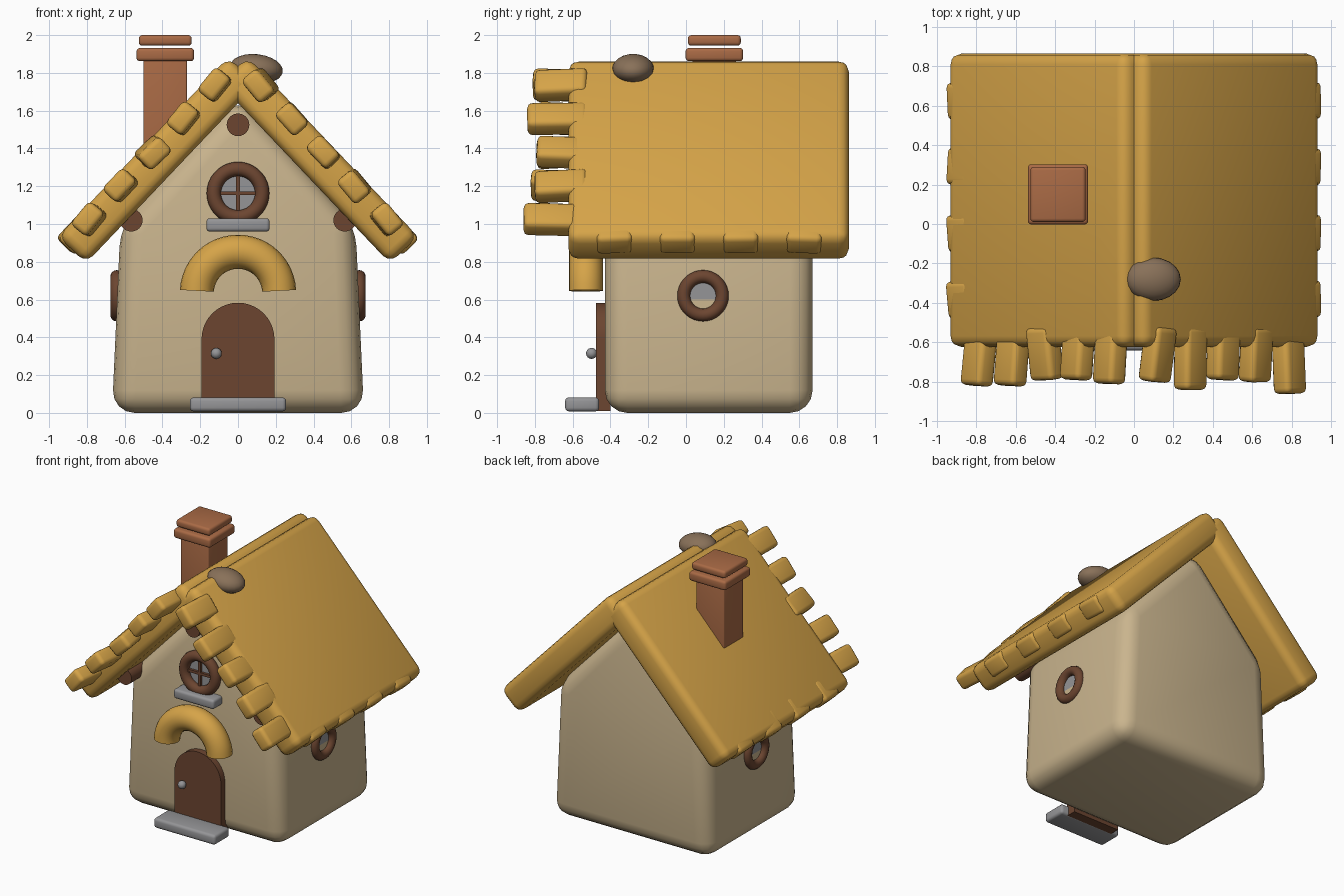
import bpy, bmesh, math, random
from mathutils import Matrix, Vector, Euler

if "Cube" in bpy.data.objects:
    bpy.data.objects.remove(bpy.data.objects["Cube"])

random.seed(4)
PI = math.pi


def material(name, rgb):
    m = bpy.data.materials.new(name)
    m.diffuse_color = (*rgb, 1)
    m.use_nodes = True
    m.node_tree.nodes["Principled BSDF"].inputs["Base Color"].default_value = m.diffuse_color
    return m


THATCH = material("thatch", (0.67, 0.37, 0.065))
PLASTER = material("plaster", (0.59, 0.46, 0.27))
WOOD = material("dark wood", (0.15, 0.06, 0.03))
BRICK = material("brick", (0.40, 0.145, 0.06))
STONE = material("grey stone", (0.30, 0.30, 0.31))
MOSS = material("brown clump", (0.25, 0.165, 0.10))


def finish(name, bm, mat, loc=(0, 0, 0), rot=(0, 0, 0)):
    bmesh.ops.recalc_face_normals(bm, faces=bm.faces)
    me = bpy.data.meshes.new(name)
    bm.to_mesh(me)
    bm.free()
    me.materials.append(mat)
    ob = bpy.data.objects.new(name, me)
    ob.location, ob.rotation_euler = loc, rot
    bpy.context.collection.objects.link(ob)
    bpy.ops.object.select_all(action='DESELECT')
    ob.select_set(True)
    bpy.context.view_layer.objects.active = ob
    bpy.ops.object.shade_smooth_by_angle(angle=math.radians(40))
    return ob


def box(name, mat, loc, size, bevel=0.0, rot=(0, 0, 0), seg=3):
    bm = bmesh.new()
    bmesh.ops.create_cube(bm, size=1)
    bmesh.ops.scale(bm, vec=size, verts=bm.verts)
    if bevel:
        bmesh.ops.bevel(bm, geom=bm.edges[:], offset=bevel, segments=seg,
                        profile=0.5, affect='EDGES')
    return finish(name, bm, mat, loc, rot)


def prism(name, mat, pts, y0, y1, bevel=0.0, seg=4):
    """Extrude an (x, z) outline along y."""
    bm = bmesh.new()
    f = bm.faces.new([bm.verts.new((x, y0, z)) for x, z in pts])
    new = bmesh.ops.extrude_face_region(bm, geom=[f])["geom"]
    bmesh.ops.translate(bm, vec=(0, y1 - y0, 0),
                        verts=[v for v in new if isinstance(v, bmesh.types.BMVert)])
    bmesh.ops.recalc_face_normals(bm, faces=bm.faces)
    if bevel:
        bmesh.ops.bevel(bm, geom=bm.edges[:], offset=bevel, segments=seg,
                        profile=0.5, affect='EDGES')
    return finish(name, bm, mat)


def ball(name, mat, loc, radii, rot=(0, 0, 0)):
    bm = bmesh.new()
    bmesh.ops.create_uvsphere(bm, u_segments=20, v_segments=12, radius=1)
    bmesh.ops.scale(bm, vec=radii, verts=bm.verts)
    return finish(name, bm, mat, loc, rot)


def rod(name, mat, loc, r, length, rot=(PI / 2, 0, 0)):
    bm = bmesh.new()
    bmesh.ops.create_cone(bm, cap_ends=True, segments=24, radius1=r, radius2=r, depth=length)
    return finish(name, bm, mat, loc, rot)


def ring(name, mat, loc, major, minor, a0=0, a1=2 * PI, rot=(0, 0, 0), n=36, m=14):
    """Torus, or an arc of one with closed ends, lying in the xz plane."""
    bm = bmesh.new()
    full = a1 - a0 > 2 * PI - 0.01
    loops = []
    for i in range(n if full else n + 1):
        a = a0 + (a1 - a0) * i / n
        loop = []
        for j in range(m):
            b = 2 * PI * j / m
            r = major + minor * math.cos(b)
            loop.append(bm.verts.new((r * math.cos(a), minor * math.sin(b), r * math.sin(a))))
        loops.append(loop)
    for i in range(n):
        p, q = loops[i], loops[(i + 1) % len(loops)]
        for j in range(m):
            k = (j + 1) % m
            bm.faces.new((p[j], p[k], q[k], q[j]))
    if not full:
        bm.faces.new(loops[0])
        bm.faces.new(loops[-1])
    return finish(name, bm, mat, loc, rot)


# House body
prism("body", PLASTER, [(-0.667, 0), (0.667, 0), (0.622, 1.0), (0, 1.68), (-0.622, 1.0)],
      -0.43, 0.67, 0.12)

# Roof slabs, with thatch tufts along the front edge and the eaves
SLOPE = math.radians(46.5)
tips = {-1: (-0.81, -0.79, -0.79, -0.82, -0.82), 1: (-0.80, -0.84, -0.79, -0.80, -0.86)}
for s, side in ((-1, "left"), (1, "right")):
    box(f"roof_{side}", THATCH, (s * 0.428, 0.12, 1.338), (1.31, 1.485, 0.205), 0.055,
        (0, s * SLOPE, 0))
    for i, tip in enumerate(tips[s]):
        back = -0.52
        jit = [random.uniform(-0.09, 0.09) for _ in range(3)]
        box(f"front_tuft_{side}_{i}", THATCH,
            (s * (0.12 + 0.166 * i), (tip + back) / 2, 1.735 - 0.178 * i),
            (0.16, back - tip, 0.11), 0.028,
            Euler((jit[0], s * SLOPE + jit[1], jit[2])))
    for i in range(4):
        jit = [random.uniform(-0.07, 0.07) for _ in range(2)]
        box(f"eave_tuft_{side}_{i}", THATCH, (s * 0.853, -0.38 + 0.335 * i, 0.94),
            (0.17, 0.19, 0.13), 0.028, (jit[0], s * SLOPE, jit[1]))
    # Wall beam ends and side windows
    rod(f"side_beam_{side}", WOOD, (s * 0.565, -0.42, 1.02), 0.06, 0.24)
    ring(f"side_window_frame_{side}", WOOD, (s * 0.642, 0.09, 0.62), 0.102, 0.034,
         rot=(0, 0, PI / 2))
    rod(f"side_window_glass_{side}", STONE, (s * 0.63, 0.09, 0.62), 0.10, 0.02,
        (0, PI / 2, 0))
rod("ridge_beam", WOOD, (0, -0.42, 1.525), 0.06, 0.24)

# Chimney
box("chimney_shaft", BRICK, (-0.385, 0.15, 1.57), (0.23, 0.23, 0.70), 0.008)
box("chimney_lower_cap", BRICK, (-0.385, 0.15, 1.897), (0.305, 0.305, 0.07), 0.018)
box("chimney_upper_cap", BRICK, (-0.385, 0.15, 1.972), (0.28, 0.28, 0.056), 0.018)

# Clump on the ridge
ball("ridge_clump", MOSS, (0.098, -0.28, 1.822), (0.14, 0.11, 0.077), (0, 0.12, 0))

# Front round window with cross bars and sill
ring("front_window_frame", WOOD, (0, -0.45, 1.163), 0.128, 0.038)
rod("front_window_glass", STONE, (0, -0.43, 1.163), 0.12, 0.02)
box("window_bar_vertical", WOOD, (0, -0.447, 1.163), (0.02, 0.025, 0.24))
box("window_bar_horizontal", WOOD, (0, -0.447, 1.163), (0.24, 0.025, 0.02))
box("window_sill", STONE, (0, -0.47, 0.995), (0.335, 0.12, 0.07), 0.018)

# Thatched arch over the door
ring("door_arch", THATCH, (0, -0.53, 0.635), 0.218, 0.09,
     math.radians(3), math.radians(177), n=24, m=20)

# Door, knob and step
door = [(-0.193, 0.01), (0.193, 0.01)] + [
    (0.193 * math.cos(PI * i / 20), 0.39 + 0.193 * math.sin(PI * i / 20)) for i in range(21)]
prism("door", WOOD, door, -0.477, -0.40)
ball("door_knob", STONE, (-0.115, -0.5, 0.315), (0.029, 0.029, 0.029))
box("door_step", STONE, (0, -0.55, 0.045), (0.51, 0.18, 0.074), 0.02)
